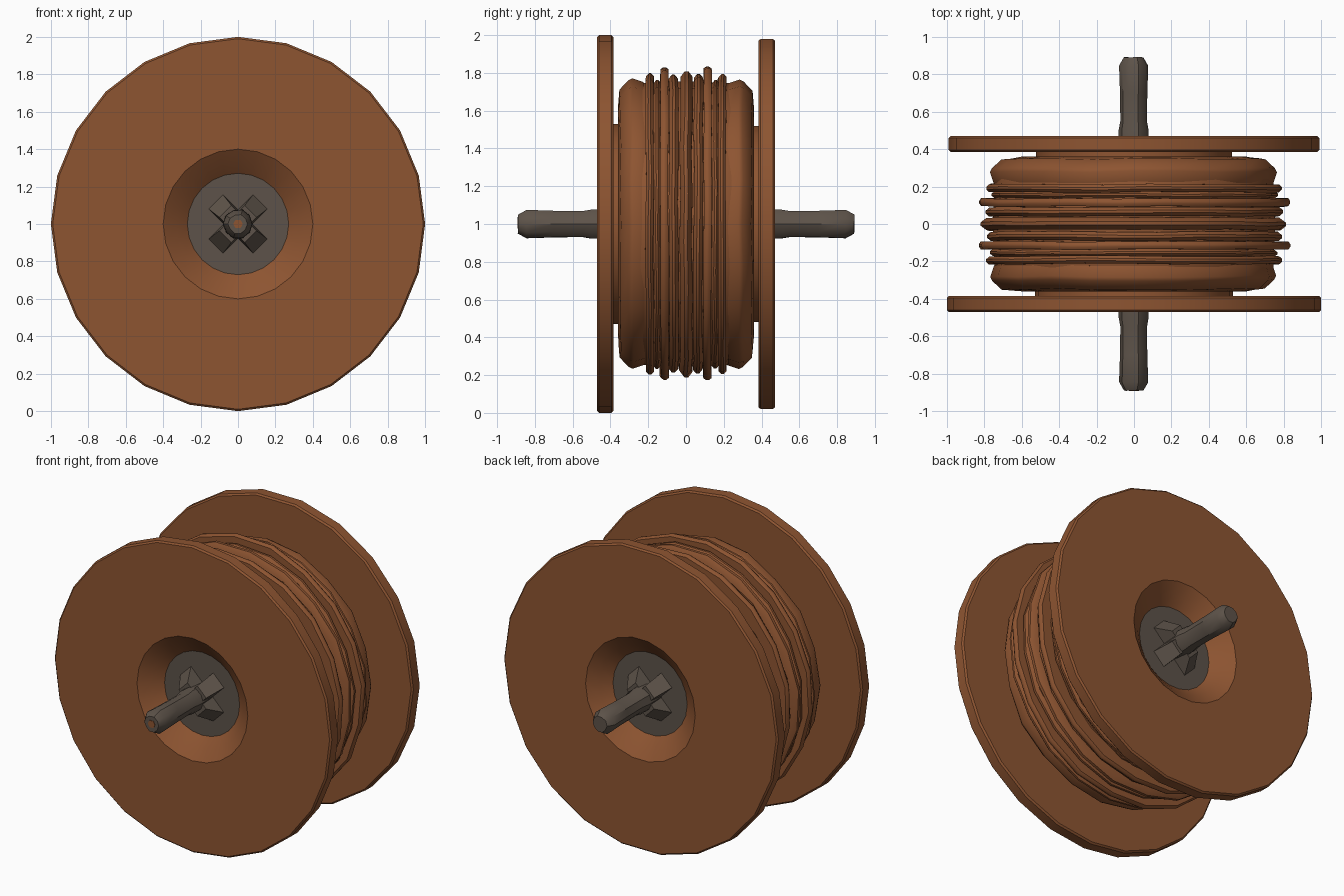
import bpy, bmesh, math, random
from mathutils import Matrix

random.seed(4)
cube = bpy.data.objects.get("Cube")
if cube:
    bpy.data.objects.remove(cube, do_unlink=True)


def material(name, rgb):
    mat = bpy.data.materials.new(name)
    mat.use_nodes = True
    mat.diffuse_color = (*rgb, 1)
    mat.node_tree.nodes["Principled BSDF"].inputs["Base Color"].default_value = (*rgb, 1)
    return mat


wood = material("rust_brown", (0.27, 0.09, 0.031))
metal = material("dull_grey", (0.11, 0.086, 0.067))


def finish(name, bm, mat, angle=35):
    """Turn the mesh into a shaded object."""
    bmesh.ops.recalc_face_normals(bm, faces=bm.faces)
    mesh = bpy.data.meshes.new(name)
    bm.to_mesh(mesh)
    bm.free()
    mesh.materials.append(mat)
    obj = bpy.data.objects.new(name, mesh)
    bpy.context.collection.objects.link(obj)
    bpy.ops.object.select_all(action='DESELECT')
    obj.select_set(True)
    bpy.context.view_layer.objects.active = obj
    bpy.ops.object.shade_smooth_by_angle(angle=math.radians(angle))
    return obj


def lathe(name, profile, mat, sides, ring=True, wobble=0.0, turn=0.0, angle=35):
    """Spin (radius, y) points round the axle; a ring closes on itself, a rod gets end caps."""
    bm = bmesh.new()
    rows = [[] for _ in profile]
    for i in range(sides):
        a = math.tau * (i + turn) / sides
        swell = random.uniform(-wobble, wobble)
        shift = random.uniform(-wobble, wobble) * 0.6
        for row, (r, y) in zip(rows, profile):
            r += swell
            row.append(bm.verts.new((r * math.cos(a), y + shift, 1 + r * math.sin(a))))
    count = len(rows)
    for j in range(count if ring else count - 1):
        low, high = rows[j], rows[(j + 1) % count]
        for i in range(sides):
            k = (i + 1) % sides
            bm.faces.new((low[i], low[k], high[k], high[i]))
    if not ring:
        bm.faces.new(rows[0])
        bm.faces.new(rows[-1])
    return finish(name, bm, mat, angle)


# Flanges with a sunken funnel round the hub and a collar on the inside
flange = [(0.265, 0.365), (0.33, 0.42), (0.40, 0.47), (0.99, 0.47), (1.0, 0.46),
          (1.0, 0.395), (0.99, 0.385), (0.53, 0.385), (0.53, 0.35), (0.265, 0.35)]
for name, side, sides, size in (("front_flange", -1, 24, 1), ("back_flange", 1, 22, 0.99)):
    lathe(name, [(r * size, y * side) for r, y in flange], wood, sides)

# Hub seen as a disc inside each funnel
lathe("hub", [(0.3, -0.37), (0.3, 0.37)], metal, 20, ring=False)

# Drum under the windings
lathe("drum_core", [(0.60, -0.36), (0.70, -0.34), (0.745, -0.24), (0.755, 0),
                    (0.745, 0.24), (0.70, 0.34), (0.60, 0.36)], wood, 20, ring=False)


def winding(name, y, half, radius, crown, wobble):
    """One band of winding with a slightly raised crown."""
    lathe(name, [(0.68, y - half), (radius, y - half), (radius + crown, y - half * 0.3),
                 (radius + crown, y + half * 0.3), (radius, y + half), (0.68, y + half)],
          wood, 20, wobble=wobble, turn=random.random(), angle=40)


# Windings, mirrored about the middle band
winding("middle_winding", 0, 0.032, 0.79, 0.03, 0.008)
bands = (("inner_winding", 0.065, 0.024, 0.775, 0.02),
         ("tall_winding", 0.115, 0.021, 0.825, 0.01),
         ("flat_winding", 0.155, 0.018, 0.75, 0.015),
         ("outer_winding", 0.192, 0.021, 0.78, 0.015))
for side, word in ((-1, "front"), (1, "back")):
    for name, y, half, radius, crown in bands:
        winding(f"{word}_{name}", y * side, half, radius, crown, 0.006)
    lathe(f"{word}_edge_winding",
          [(0.62, 0.355 * side), (0.705, 0.348 * side), (0.755, 0.30 * side),
           (0.765, 0.28 * side), (0.745, 0.22 * side), (0.62, 0.22 * side)],
          wood, 20, wobble=0.008, angle=45)

# Axle with chamfered tips and a slight lip near each flange
half_axle = [(0.052, 0.89), (0.078, 0.845), (0.073, 0.70), (0.071, 0.55), (0.08, 0.50), (0.08, 0.40)]
lathe("axle", [(r, -y) for r, y in half_axle] + half_axle[::-1], metal, 10, ring=False, wobble=0.003)

# Sloping cross braces between each hub face and the axle
for side, word in ((-1, "front"), (1, "back")):
    for tilt, lean in ((45, "rising"), (-45, "falling")):
        bm = bmesh.new()
        bmesh.ops.create_cube(bm, size=1)
        for v in bm.verts:
            outer = v.co.y > 0
            v.co.x *= 0.19 if outer else 0.35
            v.co.z *= 0.09 if outer else 0.11
            v.co.y = side * (0.47 if outer else 0.36)
        bm.transform(Matrix.Translation((0, 0, 1)) @ Matrix.Rotation(math.radians(tilt), 4, 'Y'))
        finish(f"{word}_{lean}_brace", bm, metal)

# Small worn patch on the front tip
lathe("tip_patch", [(0.026, -0.893), (0.026, -0.888)], wood, 6, ring=False)
